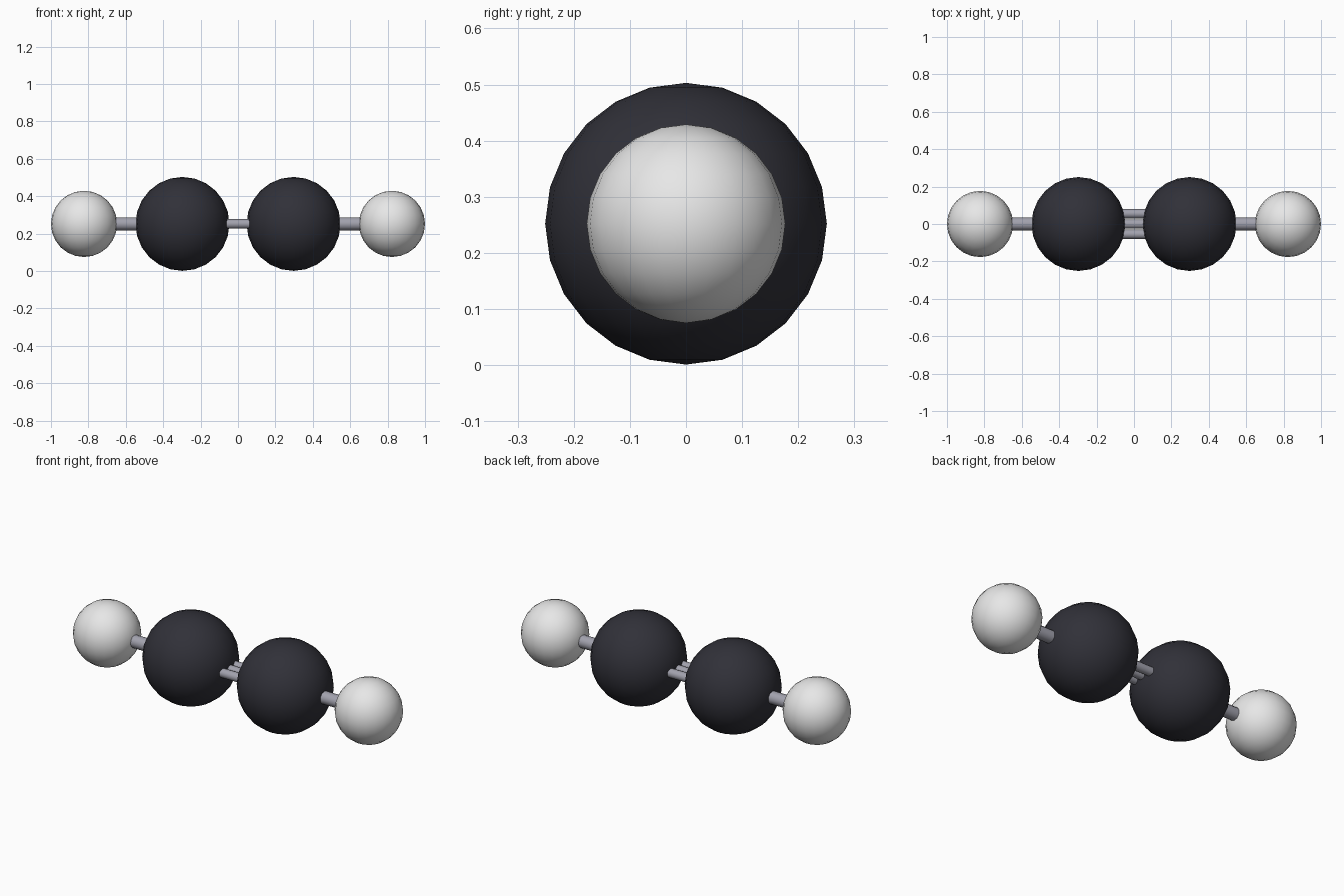
import bpy
from math import pi

cube = bpy.data.objects.get("Cube")
if cube:
    bpy.data.objects.remove(cube, do_unlink=True)

MID_Z = 0.252
DARK_X, DARK_R = 0.297, 0.251
LIGHT_X, LIGHT_R = 0.823, 0.177


def material(name, rgb):
    mat = bpy.data.materials.new(name)
    mat.use_nodes = True
    color = (*rgb, 1.0)
    mat.diffuse_color = color
    bsdf = next(n for n in mat.node_tree.nodes if n.type == 'BSDF_PRINCIPLED')
    bsdf.inputs["Base Color"].default_value = color
    return mat


charcoal = material("charcoal", (0.03, 0.03, 0.04))
white = material("white", (0.8, 0.8, 0.8))
grey = material("bond grey", (0.36, 0.36, 0.42))


def finish(name, mat):
    obj = bpy.context.object
    obj.name = name
    obj.data.materials.append(mat)
    bpy.ops.object.shade_smooth_by_angle(angle=pi / 4)


def ball(name, x, radius, mat):
    bpy.ops.mesh.primitive_uv_sphere_add(
        segments=24, ring_count=12, radius=radius, location=(x, 0, MID_Z))
    finish(name, mat)


def rod(name, x1, x2, y, radius):
    bpy.ops.mesh.primitive_cylinder_add(
        vertices=12, radius=radius, depth=abs(x2 - x1),
        location=((x1 + x2) / 2, y, MID_Z), rotation=(0, pi / 2, 0))
    finish(name, grey)


# Atoms and single bonds, mirrored left and right
for side, s in (("left", 1), ("right", -1)):
    ball(side + "_inner_atom", s * DARK_X, DARK_R, charcoal)
    ball(side + "_outer_atom", s * LIGHT_X, LIGHT_R, white)
    rod(side + "_single_bond", s * DARK_X, s * LIGHT_X, 0, 0.035)

# Triple bond: three parallel rods lying in one level plane
for label, y in (("front", -0.055), ("middle", 0), ("back", 0.055)):
    rod(label + "_triple_bond", -DARK_X, DARK_X, y, 0.025)
